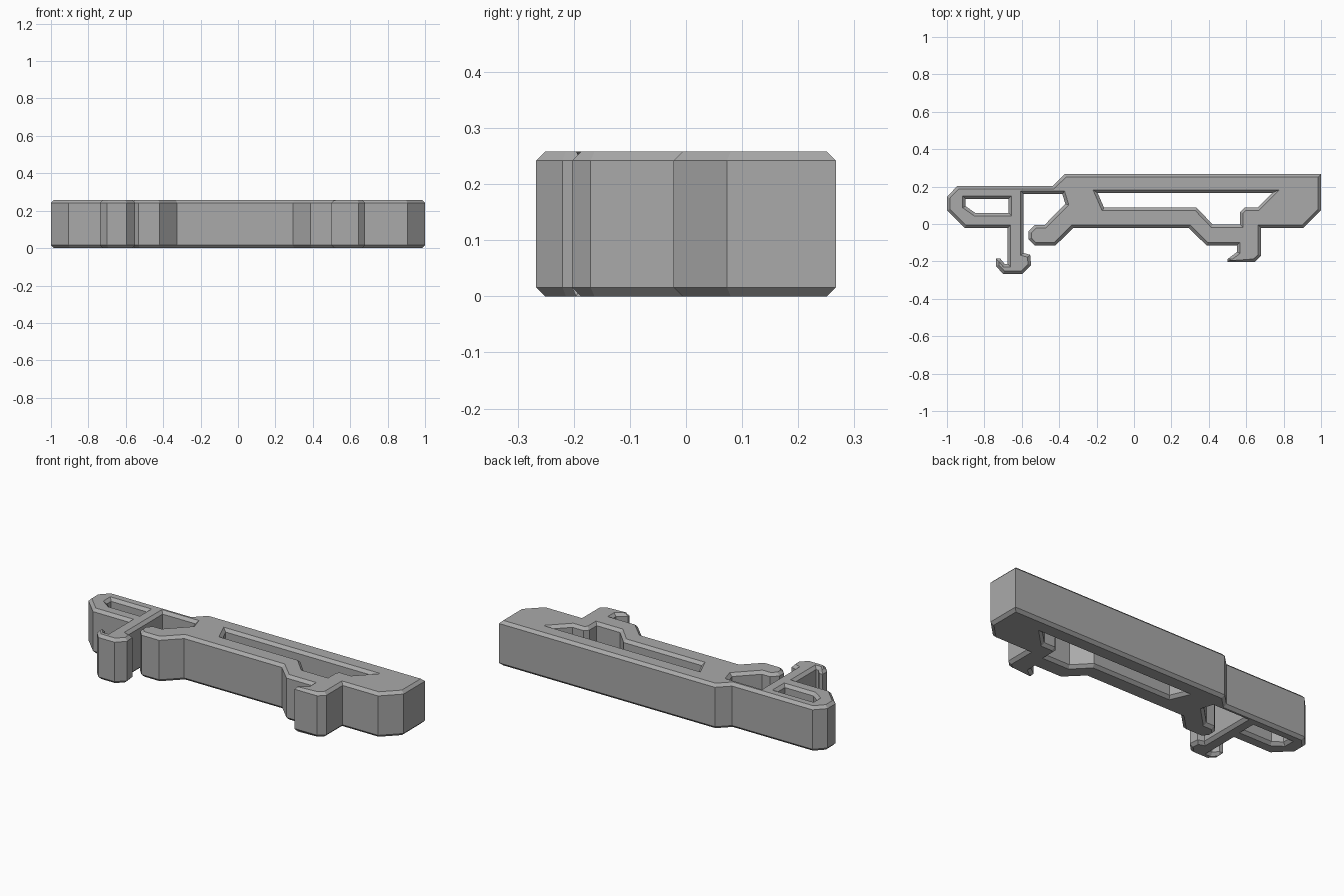
import bpy
import bmesh
from mathutils import Vector

default = bpy.data.objects.get("Cube")
if default:
    bpy.data.objects.remove(default, do_unlink=True)

HEIGHT = 0.258
CHAMFER = 0.016

# Outline of the clip, clockwise, section by section
back_edge = [(-1, .145), (-.945, .203), (-.435, .203), (-.37, .267), (1, .267)]
right_end = [(1, .073), (.905, -.022), (.68, -.022)]
right_foot = [(.68, -.17), (.645, -.203), (.5, -.203), (.5, -.188), (.55, -.15), (.55, -.115)]
front_edge = [(.388, -.115), (.294, -.022), (-.326, -.022)]
finger = [(-.42, -.115), (-.532, -.115), (-.565, -.08), (-.565, -.04), (-.53, -.005), (-.478, -.005)]
spring_gap = [(-.367, .107), (-.383, .16), (-.59, .16)]
left_foot = [(-.59, -.155), (-.555, -.165), (-.55, -.22), (-.596, -.267), (-.7, -.267),
             (-.738, -.225), (-.738, -.185), (-.715, -.185), (-.69, -.215), (-.675, -.215)]
left_end = [(-.675, -.022), (-.905, -.022), (-1, .073)]
outline = (back_edge + right_end + right_foot + front_edge + finger
           + spring_gap + left_foot + left_end)

# Openings, counter-clockwise so the material always lies to the right
lever_hole = [(-.9, .135), (-.9, .095), (-.85, .06), (-.67, .06), (-.67, .135)]
long_slot = [(-.195, .167), (-.16, .087), (.335, .087), (.42, -.002), (.568, -.002),
             (.568, .065), (.59, .087), (.66, .087), (.74, .167)]


def right_normal(a, b):
    d = (b - a).normalized()
    return Vector((d.y, -d.x))


def inset(points, amount):
    """Move a closed contour into the material with mitred corners."""
    pts = [Vector(p) for p in points]
    result = []
    for i, p in enumerate(pts):
        before = right_normal(pts[i - 1], p)
        after = right_normal(p, pts[(i + 1) % len(pts)])
        result.append(p + (before + after) * amount / (1 + before.dot(after)))
    return result


def ring(bm, points, z):
    return [bm.verts.new((p[0], p[1], z)) for p in points]


def chamfered_plate(name, contours, material):
    """Extrude a filled shape with holes, chamfering its top and bottom rims."""
    bm = bmesh.new()
    bottom, top = [], []
    for contour in contours:
        small = inset(contour, CHAMFER)
        rings = [ring(bm, small, 0), ring(bm, contour, CHAMFER),
                 ring(bm, contour, HEIGHT - CHAMFER), ring(bm, small, HEIGHT)]
        count = len(contour)
        for low, high in zip(rings, rings[1:]):
            for i in range(count):
                j = (i + 1) % count
                bm.faces.new((low[i], low[j], high[j], high[i]))
        for edges, loop in ((bottom, rings[0]), (top, rings[-1])):
            edges += [bm.edges.get((loop[i - 1], loop[i])) for i in range(count)]
    for edges, direction in ((bottom, -1), (top, 1)):
        bmesh.ops.triangle_fill(bm, use_beauty=True, edges=edges, normal=(0, 0, direction))
    bmesh.ops.recalc_face_normals(bm, faces=bm.faces[:])
    mesh = bpy.data.meshes.new(name)
    bm.to_mesh(mesh)
    bm.free()
    mesh.materials.append(material)
    obj = bpy.data.objects.new(name, mesh)
    bpy.context.collection.objects.link(obj)
    return obj


# Single grey plastic
grey = bpy.data.materials.new("grey_plastic")
grey.use_nodes = True
color = (.4, .4, .4, 1)
grey.diffuse_color = color
grey.node_tree.nodes["Principled BSDF"].inputs["Base Color"].default_value = color

# Clip body with lever hole and long slot
chamfered_plate("rail_clip_body", [outline, lever_hole, long_slot], grey)
